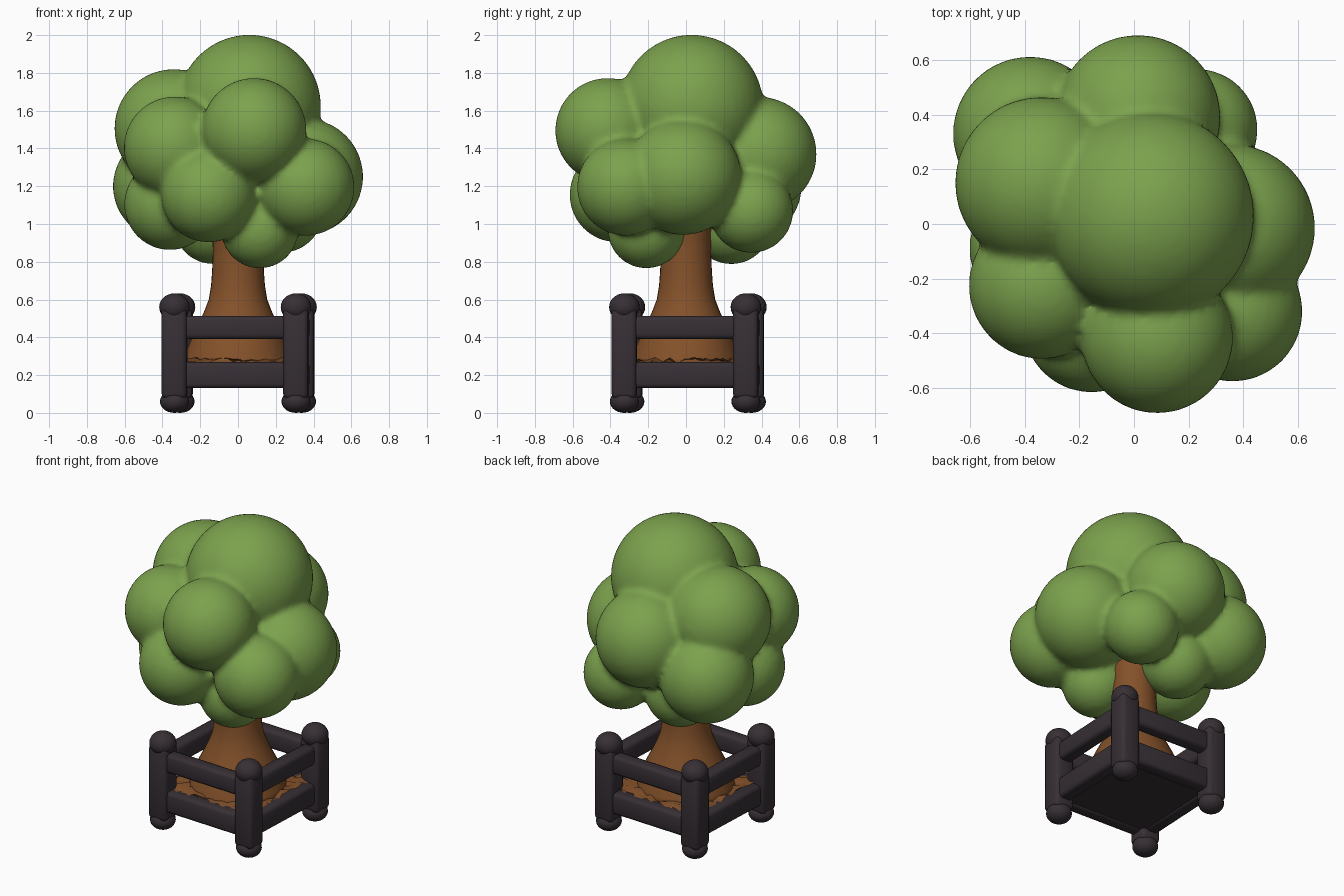
import bpy, bmesh, math, random
from mathutils import Matrix, Vector

if "Cube" in bpy.data.objects:
    bpy.data.objects.remove(bpy.data.objects["Cube"])

random.seed(4)


def material(name, rgb):
    m = bpy.data.materials.new(name)
    m.diffuse_color = (*rgb, 1)
    m.use_nodes = True
    m.node_tree.nodes["Principled BSDF"].inputs["Base Color"].default_value = m.diffuse_color
    return m


GREEN = material("leaf green", (0.2, 0.36, 0.075))
BROWN = material("bark brown", (0.23, 0.083, 0.023))
DARK = material("dark wood", (0.038, 0.029, 0.036))


def finish(name, bm, mat, smooth=True):
    me = bpy.data.meshes.new(name)
    bmesh.ops.recalc_face_normals(bm, faces=bm.faces)
    bm.to_mesh(me)
    bm.free()
    me.materials.append(mat)
    for p in me.polygons:
        p.use_smooth = smooth
    ob = bpy.data.objects.new(name, me)
    bpy.context.collection.objects.link(ob)
    return ob


def ball(bm, loc, r, sz=1.0, u=32, v=18):
    m = Matrix.Translation(loc) @ Matrix.Diagonal((1, 1, sz, 1))
    bmesh.ops.create_uvsphere(bm, u_segments=u, v_segments=v, radius=r, matrix=m)


def box(bm, loc, size, rot=0.0, bevel=0.0):
    m = Matrix.Translation(loc) @ Matrix.Rotation(rot, 4, 'Z') @ Matrix.Diagonal((*size, 1))
    vs = bmesh.ops.create_cube(bm, size=1, matrix=m)["verts"]
    if bevel:
        edges = list({e for v in vs for e in v.link_edges})
        bmesh.ops.bevel(bm, geom=edges, offset=bevel, segments=2,
                        profile=0.5, affect='EDGES')


# Foliage: overlapping balls fused into one softly blended crown (x, y, z, radius)
PUFFS = [
    (0.06, 0.03, 1.622, 0.38),     # top
    (0.085, -0.415, 1.495, 0.278),  # front upper
    (-0.335, -0.225, 1.405, 0.27),  # front left
    (-0.155, -0.365, 1.155, 0.252),  # front low
    (0.36, -0.32, 1.195, 0.257),   # right front
    (0.355, -0.015, 1.25, 0.308),  # right
    (0.115, -0.21, 0.97, 0.205),   # bottom front
    (-0.36, -0.09, 1.105, 0.243),  # left low
    (-0.34, 0.15, 1.505, 0.315),   # left upper
    (-0.38, 0.33, 1.2, 0.283),     # back left low
    (0.015, 0.39, 1.37, 0.302),    # back
    (0.23, 0.345, 1.07, 0.223),    # back right low
    (-0.13, 0.24, 1.0, 0.213),     # bottom back
    (0.0, 0.0, 1.32, 0.34),        # hidden core
]
bm = bmesh.new()
for x, y, z, r in PUFFS:
    ball(bm, (x, y, z), r, u=40, v=24)
crown = finish("foliage", bm, GREEN)
rm = crown.modifiers.new("fuse", 'REMESH')
rm.mode = 'VOXEL'
rm.voxel_size = 0.02
rm.use_smooth_shade = True
sm = crown.modifiers.new("blend", 'SMOOTH')
sm.factor = 0.5
sm.iterations = 5

# Trunk: lathed profile flaring at the base (radius, height)
PROFILE = [(0.30, 0.24), (0.285, 0.29), (0.262, 0.36), (0.235, 0.42), (0.205, 0.48),
           (0.178, 0.54), (0.155, 0.60), (0.143, 0.67), (0.137, 0.75), (0.133, 0.85),
           (0.135, 0.93), (0.15, 1.03), (0.17, 1.15)]
N = 32
bm = bmesh.new()
rings = [[bm.verts.new((r * math.cos(2 * math.pi * i / N), r * math.sin(2 * math.pi * i / N), z))
          for i in range(N)] for r, z in PROFILE]
for a, b in zip(rings, rings[1:]):
    for i in range(N):
        j = (i + 1) % N
        bm.faces.new((a[i], a[j], b[j], b[i]))
bm.faces.new(rings[0])
bm.faces.new(rings[-1])
finish("trunk", bm, BROWN)

# Fence square is turned very slightly
TURN = -0.045
HALF = 0.322
ROT = Matrix.Rotation(TURN, 4, 'Z')


def place(x, y, z):
    return ROT @ Vector((x, y, z)) + Vector((0, 0.01, 0))


# Soil: lumpy sheet inside the fence
bm = bmesh.new()
bmesh.ops.create_grid(bm, x_segments=16, y_segments=16, size=HALF,
                      matrix=Matrix.Translation((0, 0.01, 0.272)) @ ROT)
for v in bm.verts:
    v.co.z += random.uniform(-0.012, 0.022)
finish("soil", bm, BROWN)

# Planter floor
bm = bmesh.new()
box(bm, place(0, 0, 0.185), (2 * HALF, 2 * HALF, 0.09), TURN)
finish("planter_floor", bm, DARK, False)

# Fence posts with ball caps and feet, and two rails per side
for k, side in enumerate(("front", "right", "back", "left")):
    a = k * math.pi / 2
    c, s = math.cos(a), math.sin(a)

    def spot(x, y, z):
        return place(x * c - y * s, x * s + y * c, z)

    bm = bmesh.new()
    box(bm, spot(-HALF, -HALF, 0.315), (0.132, 0.132, 0.48), TURN, 0.025)
    ball(bm, spot(-HALF, -HALF, 0.56), 0.081, 0.9, 24, 14)
    ball(bm, spot(-HALF, -HALF, 0.06), 0.077, 0.78, 24, 14)
    finish(side + "_post", bm, DARK)
    for label, z, h in (("upper", 0.453, 0.122), ("lower", 0.2, 0.138)):
        bm = bmesh.new()
        box(bm, spot(0, -HALF, z), (2 * HALF, 0.09, h), a + TURN, 0.022)
        finish(f"{side}_{label}_rail", bm, DARK)

# Keep the fence edges crisp
bpy.ops.object.select_all(action='DESELECT')
for ob in bpy.context.collection.objects:
    if ob.name.endswith(("_post", "_rail")):
        ob.select_set(True)
        bpy.context.view_layer.objects.active = ob
bpy.ops.object.shade_smooth_by_angle(angle=math.radians(50))
